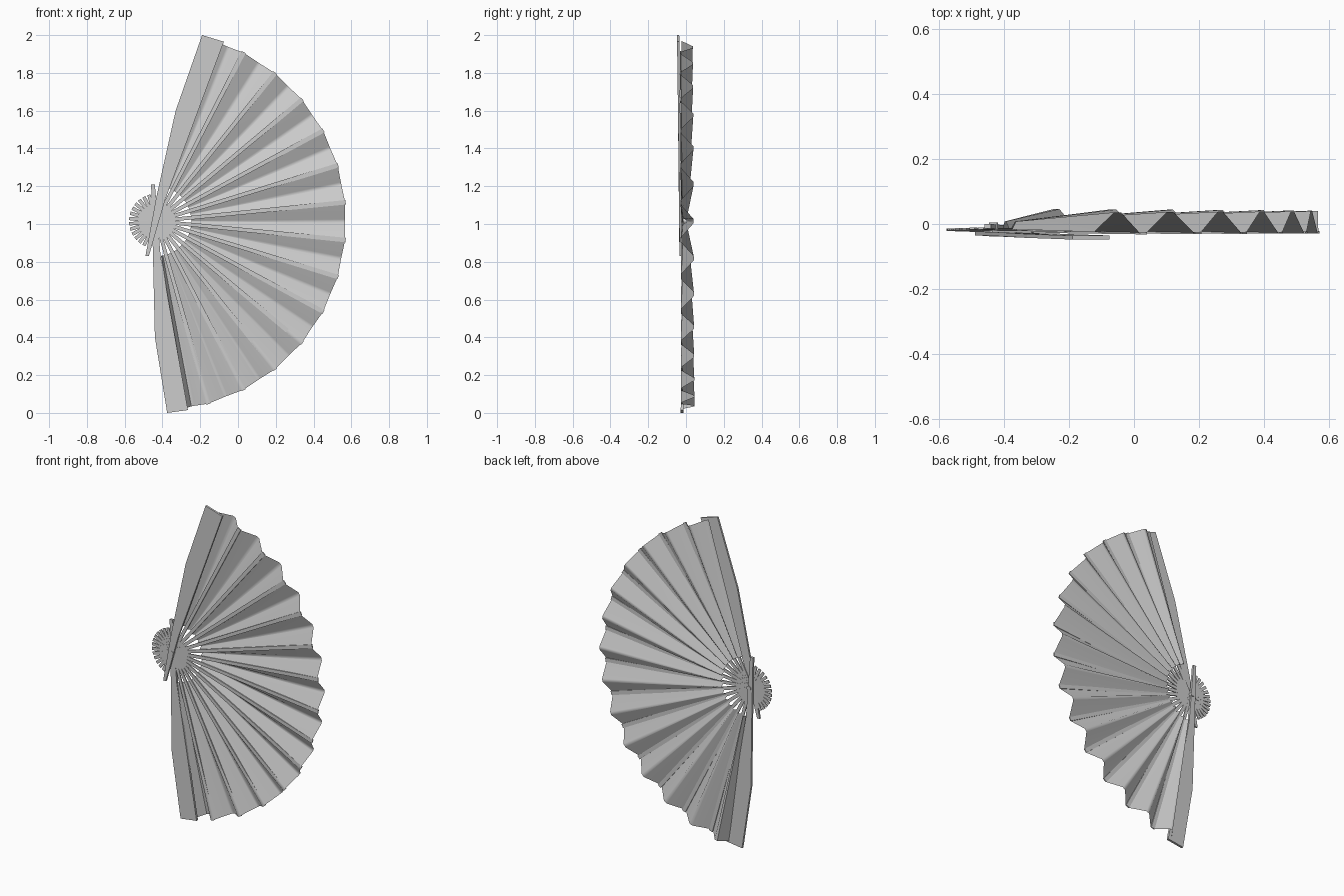
import bpy, bmesh, math

if "Cube" in bpy.data.objects:
    bpy.data.objects.remove(bpy.data.objects["Cube"])

PX, PZ = -0.432, 1.015          # pivot of the fan
STEP = 11.4                     # degrees between ribs
RIBS = [62.7 - STEP * i for i in range(13)]

grey = bpy.data.materials.new("light_grey")
grey.diffuse_color = (0.6, 0.6, 0.6, 1)
grey.use_nodes = True
grey.node_tree.nodes["Principled BSDF"].inputs["Base Color"].default_value = grey.diffuse_color


def make(name, bm):
    bmesh.ops.recalc_face_normals(bm, faces=bm.faces)
    me = bpy.data.meshes.new(name)
    bm.to_mesh(me)
    bm.free()
    ob = bpy.data.objects.new(name, me)
    bpy.context.collection.objects.link(ob)
    me.materials.append(grey)
    return ob


def polar(r, deg, w=0.0):
    """Point at radius r along an angle, shifted sideways by w."""
    a = math.radians(deg)
    return (PX + r * math.cos(a) - w * math.sin(a),
            PZ + r * math.sin(a) + w * math.cos(a))


def slab(name, outline, front, thick):
    """Flat plate from an x-z outline; front(x, z) gives its front y."""
    bm = bmesh.new()
    a = [bm.verts.new((x, front(x, z), z)) for x, z in outline]
    b = [bm.verts.new((x, front(x, z) + thick, z)) for x, z in outline]
    bm.faces.new(a)
    bm.faces.new(b[::-1])
    for i in range(len(a)):
        j = (i + 1) % len(a)
        bm.faces.new((a[i], b[i], b[j], a[j]))
    return make(name, bm)


def reach(x, z):
    return math.hypot(x - PX, z - PZ)


# ribs: thin sticks under every front fold, with short tails past the pivot
for i, ang in enumerate(RIBS):
    w = 0.009
    pts = [polar(-0.145, ang, -w), polar(1.007, ang, -0.012),
           polar(1.007, ang, 0.012), polar(-0.145, ang, w)]
    y0 = -0.024 + 0.0006 * i
    slab("rib_%02d" % (i + 1), pts,
         lambda x, z: y0 - 0.009 * max(0, reach(x, z) - 0.145), 0.006)

# pleated leaf: each fold is a narrow flat strip, front folds lie on the ribs
folds = [(72.5, -0.024, 0.5), (67.5, 0.036, 0.6)]
for i, ang in enumerate(RIBS):
    folds.append((ang, -0.027, 0.7))
    if i < len(RIBS) - 1:
        folds.append((ang - STEP / 2, 0.037 + 0.0007 * i, 0.6))
folds += [(-78.8, 0.046, 0.5), (-82, -0.012, 0.4)]

bm = bmesh.new()
prev = None
for ang, y, half in folds:
    for d in (half, -half):
        rim = 1.003 if y < 0 else 0.998
        pair = []
        for r in (0.185, rim):
            x, z = polar(r, ang + d)
            t = (r - 0.185) / (rim - 0.185)
            inner = -0.016 if y < 0 else 0.008
            pair.append(bm.verts.new((x, inner + (y - inner) * t, z)))
        if prev:
            bm.faces.new((prev[0], prev[1], pair[1], pair[0]))
        prev = pair
leaf = make("pleated_leaf", bm)
bpy.context.view_layer.objects.active = leaf
leaf.select_set(True)
bpy.ops.object.shade_smooth_by_angle(angle=math.radians(55))

# guards: broad end sticks with slim tails crossing at the pivot
slab("upper_guard",
     [(-0.19, 2.0), (-0.075, 1.965), (-0.385, 1.13), (-0.472, 0.83),
      (-0.49, 0.83), (-0.435, 1.13), (-0.33, 1.6)],
     lambda x, z: -0.035 - 0.013 * max(0, z - PZ), 0.012)
slab("lower_guard",
     [(-0.375, 0.0), (-0.265, 0.015), (-0.41, 0.83), (-0.44, 1.21),
      (-0.46, 1.21), (-0.45, 0.83), (-0.44, 0.4)],
     lambda x, z: -0.014 - 0.014 * max(0, PZ - z), 0.014)

# pivot pin through the stacked sticks
pin = [polar(0.014, 30 * k) for k in range(12)]
slab("pivot_pin", pin, lambda x, z: -0.038, 0.042)
